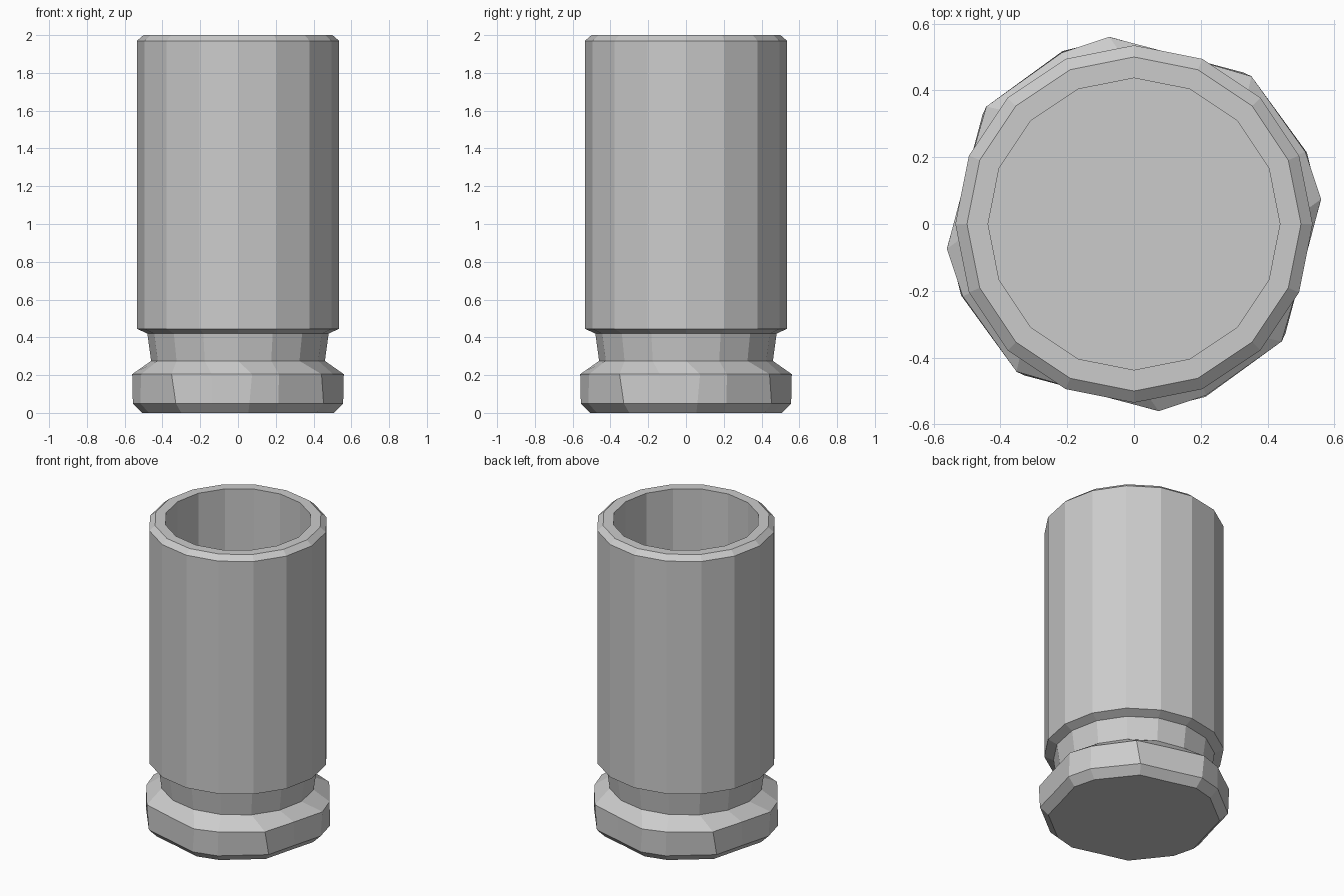
import bpy, bmesh
from math import cos, sin, radians

if "Cube" in bpy.data.objects:
    bpy.data.objects.remove(bpy.data.objects["Cube"])

# One quadrant of (angle, radius factor); every ring repeats it four times
EVEN = [(0, 1), (22.5, 1), (45, 1), (67.5, 1)]
FLARE = [(7.6, 1), (22.9, 0.985), (51.5, 1), (74.5, 0.925)]
FOOT = [(6.2, 1), (22.5, 1), (54, 1), (75, 0.93)]


def ring(bm, radius, z, pattern):
    return [bm.verts.new((radius * f * cos(radians(a + 90 * q)),
                          radius * f * sin(radians(a + 90 * q)), z))
            for q in range(4) for a, f in pattern]


def lofted(name, rings):
    bm = bmesh.new()
    loops = [ring(bm, *r) for r in rings]
    for lo, hi in zip(loops, loops[1:]):
        for i in range(len(lo)):
            j = (i + 1) % len(lo)
            bm.faces.new((lo[i], lo[j], hi[j], hi[i]))
    bm.faces.new(loops[0][::-1])
    bm.faces.new(loops[-1])
    bmesh.ops.recalc_face_normals(bm, faces=bm.faces)
    mesh = bpy.data.meshes.new(name)
    bm.to_mesh(mesh)
    bm.free()
    obj = bpy.data.objects.new(name, mesh)
    bpy.context.collection.objects.link(obj)
    return obj


# Hollow cup: twisted flared foot, neck, straight wall, bevelled rim, inner well
lofted("cup_body", [
    (0.51, 0.0, FOOT),
    (0.56, 0.05, FOOT),
    (0.565, 0.205, FLARE),
    (0.46, 0.275, EVEN),
    (0.48, 0.42, EVEN),
    (0.535, 0.445, EVEN),
    (0.535, 1.97, EVEN),
    (0.50, 2.0, EVEN),
    (0.437, 2.0, EVEN),
    (0.437, 0.28, EVEN),
])
